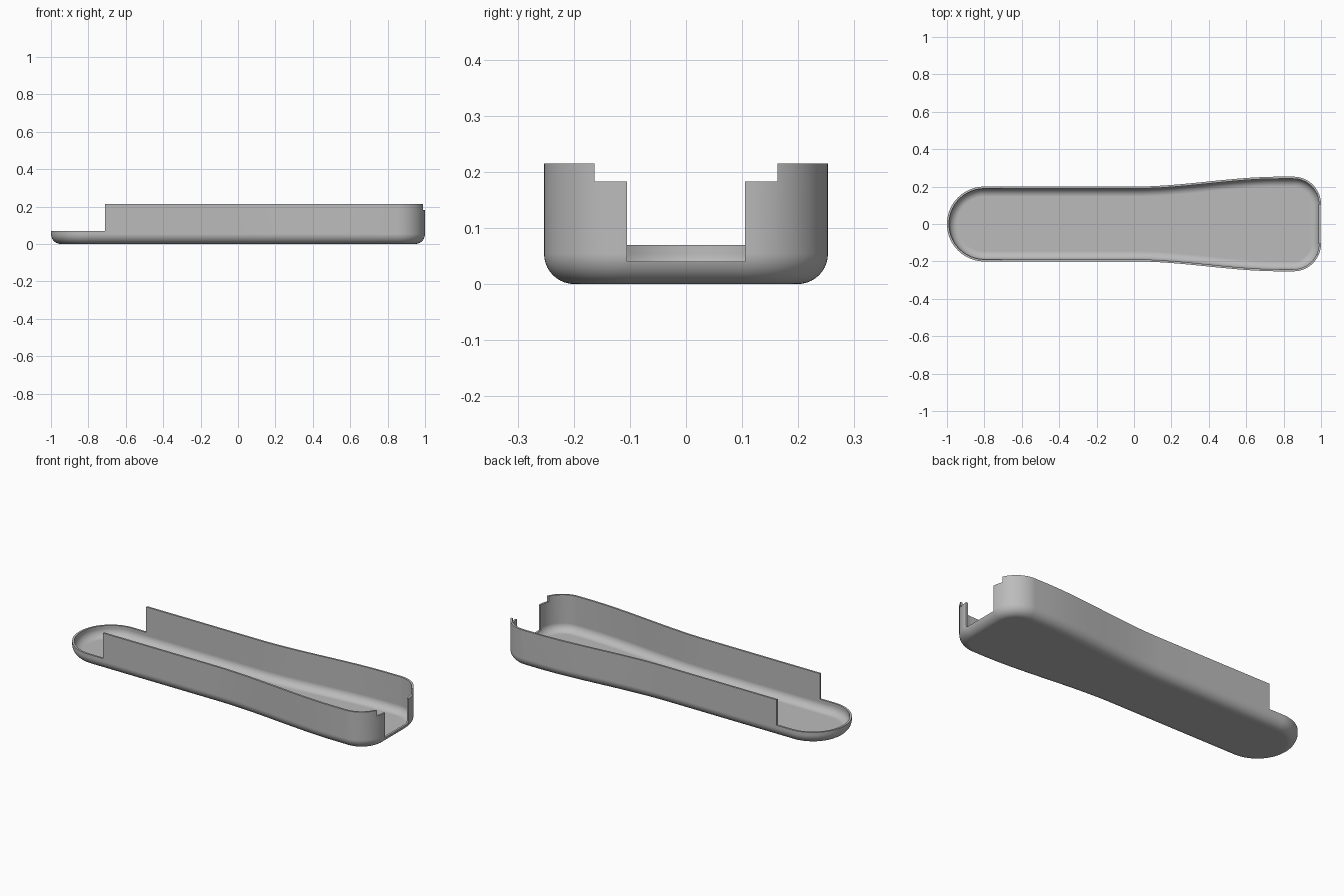
import bpy, bmesh
from math import sin, cos, pi
from mathutils import Vector

cube = bpy.data.objects.get("Cube")
if cube:
    bpy.data.objects.remove(cube)

HEIGHT, FILLET, WALL = 0.215, 0.054, 0.011

# Plain grey plastic
grey = bpy.data.materials.new("grey_plastic")
grey.use_nodes = True
colour = (0.5, 0.5, 0.5, 1)
grey.diffuse_color = colour
grey.node_tree.nodes["Principled BSDF"].inputs["Base Color"].default_value = colour


def arc(cx, cy, r, start, end, n):
    return [Vector((cx + r * cos(start + (end - start) * i / n),
                    cy + r * sin(start + (end - start) * i / n), 0))
            for i in range(n + 1)]


def tray_outline():
    """Round narrow end, straight grip, flared wide end; closed loop."""
    half = arc(-0.8, 0, 0.2, pi, pi / 2, 24)
    half += [Vector((x / 10, 0.2, 0)) for x in range(-6, 0, 2)]
    for i in range(25):
        t = i / 24
        half.append(Vector((0.78 * t, 0.2 + 0.053 * t * t * (3 - 2 * t), 0)))
    half += arc(0.852, 0.105, 0.148, pi / 2, 0, 18)
    return half + [Vector((p.x, -p.y, 0)) for p in reversed(half[1:])]


def inset(loop, d):
    """Move each point inward along the local normal of the clockwise loop."""
    result = []
    for i, p in enumerate(loop):
        a = (p - loop[i - 1]).normalized()
        b = (loop[(i + 1) % len(loop)] - p).normalized()
        t = (a + b).normalized()
        result.append(p + Vector((t.y, -t.x, 0)) * d)
    return result


# Shell: outer wall from floor to rim, then inner wall back down to the floor
outline = tray_outline()
steps = 10
angles = [pi / 2 * i / steps for i in range(steps + 1)]
outer = [(FILLET * (1 - sin(a)), FILLET * (1 - cos(a))) for a in angles]
r_in = FILLET - WALL
inner = [(FILLET - r_in * sin(a), FILLET - r_in * cos(a)) for a in reversed(angles)]
section = outer + [(0, HEIGHT), (WALL, HEIGHT)] + inner

bm = bmesh.new()
rings = []
for d, z in section:
    rings.append([bm.verts.new((p.x, p.y, z)) for p in inset(outline, d)])
count = len(outline)
for low, high in zip(rings, rings[1:]):
    for i in range(count):
        j = (i + 1) % count
        bm.faces.new((low[i], low[j], high[j], high[i]))
bm.faces.new(rings[0])
bm.faces.new(rings[-1])
bmesh.ops.recalc_face_normals(bm, faces=bm.faces)
mesh = bpy.data.meshes.new("tray_shell")
bm.to_mesh(mesh)
bm.free()
mesh.materials.append(grey)
tray = bpy.data.objects.new("tray_shell", mesh)
bpy.context.collection.objects.link(tray)

bpy.ops.object.select_all(action='DESELECT')
bpy.context.view_layer.objects.active = tray
tray.select_set(True)


def cut_box(name, x0, x1, half_y, z0):
    """Remove everything above z0 inside the given box."""
    cm = bmesh.new()
    bmesh.ops.create_cube(cm, size=1)
    for v in cm.verts:
        v.co = (x0 if v.co.x < 0 else x1, half_y * 2 * v.co.y, z0 if v.co.z < 0 else 0.4)
    me = bpy.data.meshes.new(name)
    cm.to_mesh(me)
    cm.free()
    me.materials.append(grey)
    cutter = bpy.data.objects.new(name, me)
    cutter.hide_render = True
    bpy.context.collection.objects.link(cutter)
    mod = tray.modifiers.new(name, 'BOOLEAN')
    mod.operation = 'DIFFERENCE'
    mod.solver = 'EXACT'
    mod.object = cutter
    bpy.ops.object.modifier_apply(modifier=mod.name)
    bpy.data.objects.remove(cutter)


# Lowered lip at the round end, stepped opening at the wide end
cut_box("low_lip_cutter", -1.2, -0.71, 0.5, 0.07)
cut_box("step_cutter", 0.9, 1.2, 0.163, 0.183)
cut_box("opening_cutter", 0.9, 1.2, 0.105, 0.04)

# Smooth fillets with crisp rims and flat floors
bpy.ops.object.shade_smooth_by_angle(angle=pi / 6)
weighted = tray.modifiers.new("flat_floor_normals", 'WEIGHTED_NORMAL')
weighted.keep_sharp = True
